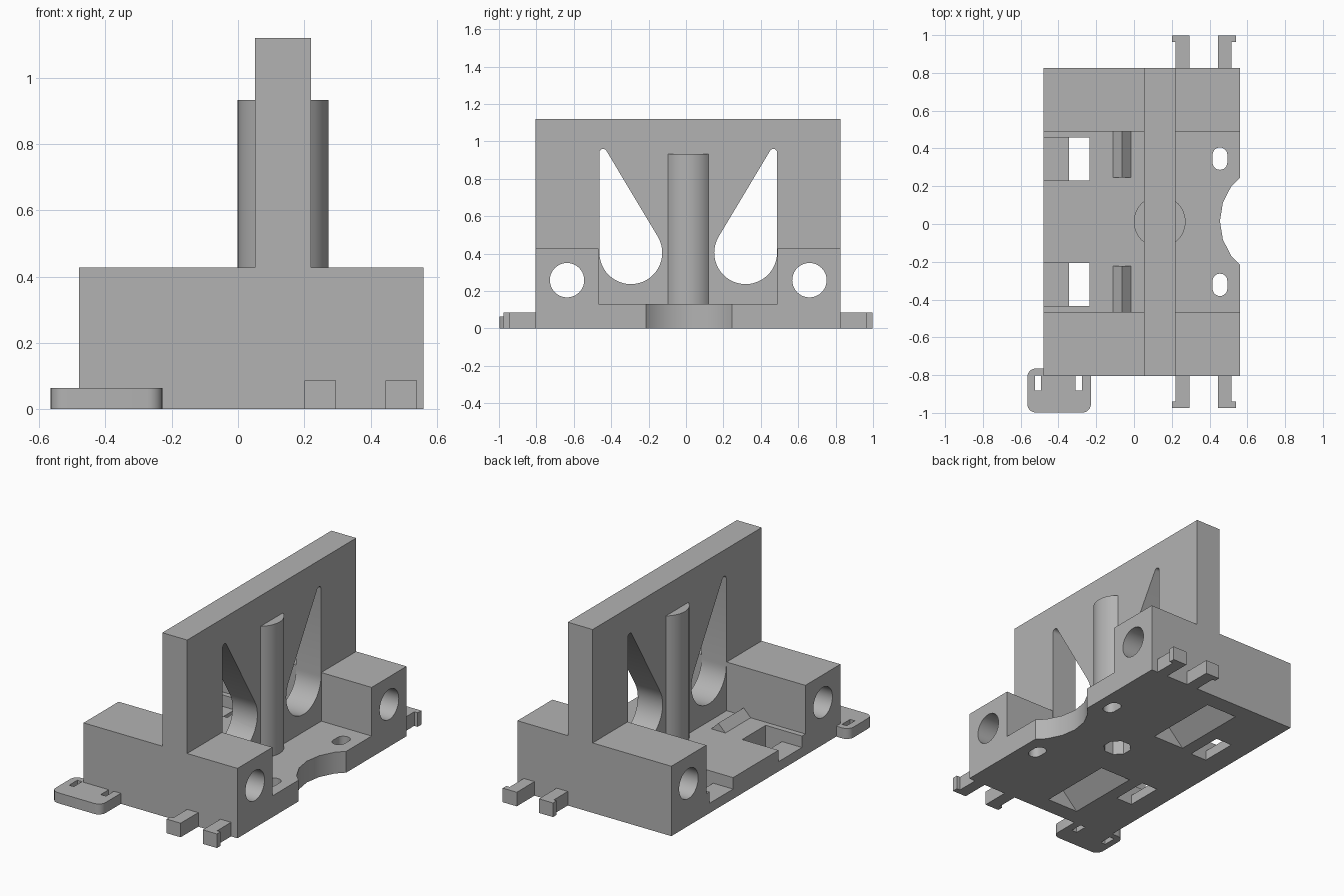
import bpy, bmesh, math

cube = bpy.data.objects.get("Cube")
if cube:
    bpy.data.objects.remove(cube, do_unlink=True)

grey = bpy.data.materials.new("plain_grey")
grey.use_nodes = True
COLOUR = (0.45, 0.45, 0.45, 1)
grey.diffuse_color = COLOUR
grey.node_tree.nodes["Principled BSDF"].inputs["Base Color"].default_value = COLOUR

MID = 0.012  # the symmetry plane in y


def prism(name, points, axis, lo, hi):
    """Extrude a 2D outline along x (y,z points), y (x,z) or z (x,y)."""
    place = {"x": lambda a, b, t: (t, a, b),
             "y": lambda a, b, t: (a, t, b),
             "z": lambda a, b, t: (a, b, t)}[axis]
    bm = bmesh.new()
    low = [bm.verts.new(place(a, b, lo)) for a, b in points]
    high = [bm.verts.new(place(a, b, hi)) for a, b in points]
    bm.faces.new(low)
    bm.faces.new(high)
    n = len(points)
    for i in range(n):
        j = (i + 1) % n
        bm.faces.new((low[i], low[j], high[j], high[i]))
    bmesh.ops.recalc_face_normals(bm, faces=bm.faces)
    mesh = bpy.data.meshes.new(name)
    bm.to_mesh(mesh)
    bm.free()
    mesh.materials.append(grey)
    obj = bpy.data.objects.new(name, mesh)
    bpy.context.collection.objects.link(obj)
    return obj


def rect(a0, a1, b0, b1):
    return [(a0, b0), (a1, b0), (a1, b1), (a0, b1)]


def arc(ca, cb, r, start, end, steps):
    return [(ca + r * math.cos(math.radians(start + (end - start) * i / steps)),
             cb + r * math.sin(math.radians(start + (end - start) * i / steps)))
            for i in range(steps + 1)]


def circle(ca, cb, r, n, turn=0):
    return arc(ca, cb, r, turn, turn + 360, n)[:-1]


def rounded(a0, a1, b0, b1, r, steps=6):
    return (arc(a1 - r, b1 - r, r, 0, 90, steps) + arc(a0 + r, b1 - r, r, 90, 180, steps)
            + arc(a0 + r, b0 + r, r, 180, 270, steps) + arc(a1 - r, b0 + r, r, 270, 360, steps))


def combine(target, tool, operation):
    mod = target.modifiers.new(operation.lower(), "BOOLEAN")
    mod.operation = operation
    mod.solver = "EXACT"
    mod.object = tool
    bpy.context.view_layer.objects.active = target
    bpy.ops.object.modifier_apply(modifier=mod.name)
    bpy.data.objects.remove(tool, do_unlink=True)


def cut(target, *args):
    combine(target, prism("cutter", *args), "DIFFERENCE")


def add(target, *args):
    combine(target, prism("addition", *args), "UNION")


def both(lo, hi):
    """The y range on the back half and its mirror on the front half."""
    return [(MID + lo, MID + hi), (MID - hi, MID - lo)]


# Base plate with two raised end blocks
Y0, Y1, TOP, FLOOR = -0.805, 0.827, 0.427, 0.13
IN0, IN1 = -0.467, 0.49
body = prism("bracket_body",
             [(Y0, 0), (Y1, 0), (Y1, TOP), (IN1, TOP), (IN1, FLOOR),
              (IN0, FLOOR), (IN0, TOP), (Y0, TOP)], "x", -0.48, 0.56)

# Upright wall with two teardrop windows
wall = prism("wall", rect(Y0, Y1, 0.05, 1.12), "x", 0.052, 0.22)
R, r = 0.168, 0.02
big, small = (MID + 0.307, 0.405), (MID + 0.455, 0.94)
heading = math.degrees(math.atan2(small[1] - big[1], small[0] - big[0]))
tangent = 2 * heading  # mirror of the vertical tangent about the centre line
teardrop = arc(*small, r, 0, tangent, 8) + arc(*big, R, tangent, 360, 28)
for sign in (1, -1):
    outline = [(MID + sign * (y - MID), z) for y, z in teardrop]
    cut(wall, outline, "x", 0, 0.3)
combine(body, wall, "UNION")

# Round column in the middle of the wall
add(body, circle(0.136, MID, 0.137, 48), "z", 0.05, 0.933)

# Small ridges on the floor and the triangular pockets beneath them
for lo, hi in both(0.235, 0.52):
    add(body, [(-0.11, FLOOR), (-0.11, 0.1), (-0.015, 0.1), (-0.015, FLOOR),
               (-0.0625, 0.178)], "y", lo, hi)
for lo, hi in both(0.237, 0.71):
    cut(body, [(-0.155, -0.02), (0.055, -0.02), (0.055, 0), (-0.05, 0.105),
               (-0.155, 0)], "y", lo, hi)

# Cross holes through the end blocks
for side in (1, -1):
    cut(body, circle(MID + side * 0.648, 0.258, 0.092, 40), "x", -0.6, 0.7)

# Scalloped edge, socket under the column
cut(body, circle(0.77, 0.015, 0.315, 20), "z", -0.1, 0.3)
cut(body, circle(0.136, MID, 0.08, 8, 22.5), "z", -0.1, 0.5)

# Oval slots, rectangular windows and their shallow side channels
for lo, hi in both(0.275, 0.393):
    cut(body, rounded(0.416, 0.494, lo, hi, 0.038), "z", -0.1, 0.3)
for lo, hi in both(0.219, 0.446):
    cut(body, rect(-0.345, -0.235, lo, hi), "z", -0.1, 0.3)
    cut(body, rect(-0.6, -0.3, lo, hi), "z", 0.06, 0.3)

# Hooked clips on both ends
for end, way in (("back", 1), ("front", -1)):
    root, tip = (Y1, 0.998) if way > 0 else (Y0, -0.975)
    neck = tip - way * 0.035
    for side, inner, outer, barb in (("left", 0.445, 0.517, 0.54),
                                     ("right", 0.295, 0.22, 0.2)):
        prism(f"{end}_{side}_clip",
              [(inner, root), (outer, root), (outer, neck), (barb, neck),
               (barb, tip), (inner, tip)], "z", 0, 0.086)

# Rounded strap tab at the front right corner
tab = prism("strap_tab", rounded(-0.565, -0.228, -0.998, -0.765, 0.045), "z", 0, 0.064)
for x0, x1 in ((-0.524, -0.492), (-0.31, -0.275)):
    cut(tab, rect(x0, x1, -0.882, -0.803), "z", -0.1, 0.2)
# Trim the part of the tab that would sit inside the body
cut(tab, rect(-0.48, -0.1, Y0, -0.7), "z", -0.1, 0.2)

# Smooth the curved faces and keep the corners sharp
for obj in bpy.context.collection.objects:
    if obj.type == "MESH" and obj.data.materials and obj.data.materials[0] == grey:
        bpy.ops.object.select_all(action="DESELECT")
        obj.select_set(True)
        bpy.context.view_layer.objects.active = obj
        bpy.ops.object.shade_smooth_by_angle(angle=math.radians(30))
